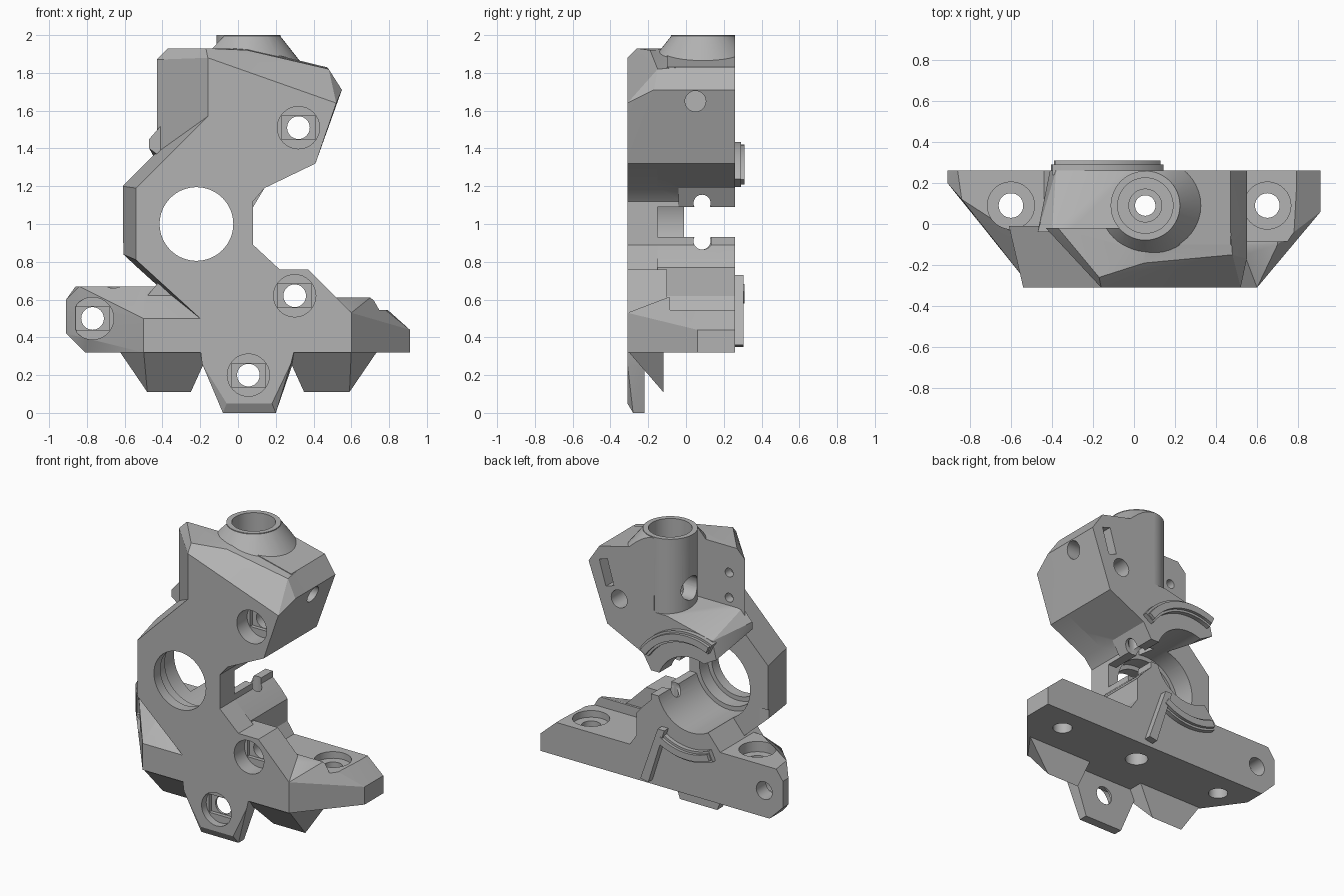
import bpy, bmesh, math
from mathutils import Vector, Matrix

if "Cube" in bpy.data.objects:
    bpy.data.objects.remove(bpy.data.objects["Cube"])

grey = bpy.data.materials.new("cast_grey")
grey.use_nodes = True
grey.diffuse_color = (0.45, 0.45, 0.45, 1)
grey.node_tree.nodes["Principled BSDF"].inputs["Base Color"].default_value = (0.45, 0.45, 0.45, 1)


def finish(bm, name):
    bmesh.ops.recalc_face_normals(bm, faces=bm.faces)
    mesh = bpy.data.meshes.new(name)
    bm.to_mesh(mesh)
    bm.free()
    mesh.materials.append(grey)
    ob = bpy.data.objects.new(name, mesh)
    bpy.context.collection.objects.link(ob)
    return ob


def prism(name, outline, y0, y1):
    """Front outline (x, z) extruded from y0 to y1."""
    bm = bmesh.new()
    face = bm.faces.new([bm.verts.new((x, y0, z)) for x, z in outline])
    new = bmesh.ops.extrude_face_region(bm, geom=[face])["geom"]
    bmesh.ops.translate(bm, verts=[v for v in new if isinstance(v, bmesh.types.BMVert)],
                        vec=(0, y1 - y0, 0))
    return finish(bm, name)


def hull(name, points):
    bm = bmesh.new()
    for p in points:
        bm.verts.new(p)
    bmesh.ops.convex_hull(bm, input=bm.verts)
    loose = [v for v in bm.verts if not v.link_faces]
    bmesh.ops.delete(bm, geom=loose, context="VERTS")
    return finish(bm, name)


def at(y, outline):
    return [(x, y, z) for x, z in outline]


def rod(name, start, end, r0, r1=None, sides=48):
    a, b = Vector(start), Vector(end)
    turn = (b - a).to_track_quat("Z", "Y").to_matrix().to_4x4()
    bm = bmesh.new()
    bmesh.ops.create_cone(bm, cap_ends=True, segments=sides, radius1=r0,
                          radius2=r0 if r1 is None else r1, depth=(b - a).length,
                          matrix=Matrix.Translation((a + b) / 2) @ turn)
    return finish(bm, name)


def box(name, lo, hi):
    return prism(name, [(lo[0], lo[2]), (hi[0], lo[2]), (hi[0], hi[2]), (lo[0], hi[2])], lo[1], hi[1])


def combine(target, other, operation):
    mod = target.modifiers.new("join", "BOOLEAN")
    mod.operation, mod.object, mod.solver = operation, other, "MANIFOLD"
    bpy.context.view_layer.objects.active = target
    try:
        bpy.ops.object.modifier_apply(modifier=mod.name)
    except RuntimeError:
        mod.solver = "EXACT"
        bpy.ops.object.modifier_apply(modifier=mod.name)
    bpy.data.objects.remove(other)


F, B = -0.31, 0.26          # front and back planes
BX, BZ = -0.22, 1.0         # main bore centre
CX, CY = 0.055, 0.09        # vertical cup centre

# Front plate with the narrow neck
body = prism("carrier_body", [(-.13, 1.6), (-.54, 1.19), (-.54, .81), (-.2, .5), (-.2, .36), (.6, .36),
                              (.6, .53), (.37, .76), (.22, .76), (.08, .89), (.08, 1.12),
                              (.14, 1.19), (.41, 1.32), (.3, 1.6)], F, -.15)
parts = []

# Flared rim left of the bore
parts.append(hull("rim", at(F, [(-.13, 1.6), (-.54, 1.19), (-.54, .81), (-.2, .5)])
                  + at(-.01, [(-.2, 1.5), (-.43, 1.38), (-.61, 1.2), (-.61, .84), (-.4, .65), (-.2, .5)])))

# Upper head: faceted front half, thick right half
edge = [(.06, 1.93), (.47, 1.83), (.55, 1.71), (.41, 1.32), (.14, 1.19)]
parts.append(hull("head_front", at(-.02, [(-.43, 1.38), (-.43, 1.87), (-.37, 1.93)] + edge)
                  + [(-.17, -.26, 1.93), (.05, -.19, 1.92), (.48, -.15, 1.82), (.55, -.17, 1.71)]
                  + at(F, [(-.16, 1.88), (.52, 1.64), (.41, 1.32), (.14, 1.19), (-.16, 1.4)])))
parts.append(prism("head_back", edge + [(.055, 1.3)], -.1, B))

# Cup on top and its column
parts.append(rod("cup_column", (CX, CY, 1.25), (CX, CY, 2), .169))
cone = rod("cup_cone", (CX, CY, 1.86), (CX, CY, 2), .275, .165)
combine(cone, box("trim_back", (-1, B, 1), (1, 1, 3)), "DIFFERENCE")
combine(cone, box("trim_side", (-1, -.02, 1), (CX, 1, 3)), "DIFFERENCE")
parts.append(cone)

# Upper and lower cradles around the bore
parts.append(hull("upper_cradle", at(B, [(-.41, 1.29), (-.38, 1.41), (-.04, 1.49), (.14, 1.49),
                                         (.14, 1.19), (.08, 1.09), (-.05, 1.09)])
                  + at(-.04, [(-.47, 1.4), (-.47, 1.45), (-.4, 1.53), (.14, 1.53),
                              (.14, 1.19), (.08, 1.09), (-.05, 1.09)])))
parts.append(prism("cradle_web", [(-.1, 1.09), (.08, 1.09), (.08, 1.12), (.14, 1.19), (.14, 1.35),
                                  (-.1, 1.35)], -.16, .0))
parts.append(prism("lower_cradle", [(-.48, .4), (-.48, .62), (-.34, .79), (-.2, .93), (.08, .93),
                                    (.08, .89), (.14, .83), (.19, .77), (.19, .62), (.25, .53),
                                    (.25, .4)], -.16, B))
parts.append(prism("lower_plate", [(-.1, .4), (.59, .4), (.59, .54), (.37, .76), (-.1, .76)], F, -.1))

# Left and right arms of the base
parts.append(hull("left_arm", at(B, [(.1, .32), (-.81, .32), (-.91, .42), (-.91, .6), (-.86, .67), (.1, .67)])
                  + at(.2, [(-.91, .42), (-.91, .6)]) + at(.12, [(-.84, .67), (-.81, .32)])
                  + at(-.1, [(-.5, .67), (.1, .67)])
                  + at(F, [(-.5, .5), (-.5, .32), (.1, .32), (.1, .5)])))
right_arm = hull("right_arm", at(B, [(.05, .32), (.91, .32), (.91, .44), (.72, .61), (.05, .61)])
                 + at(.06, [(.91, .32), (.91, .44)]) + at(-.1, [(.05, .61), (.7, .61)])
                 + at(F, [(.05, .53), (.6, .53), (.6, .32), (.05, .32)]))
combine(right_arm, box("shelf_cut", (.12, -.085, .545), (1, 1, 1)), "DIFFERENCE")
parts.append(right_arm)

# Wedges below the base, and the foot between them
for name, xs in (("left_wedge", (-.5, -.15, -.63, -.48, -.25)),
                 ("right_wedge", (.6, .25, .74, .59, .35))):
    front, inner, outer, tip, tip_in = xs
    parts.append(hull(name, at(F, [(front, .33), (inner, .33)]) + at(-.12, [
        (outer, .33), (inner, .33), (tip, .11), (tip_in, .11)])))
parts.append(hull("foot", at(F, [(-.2, .34), (-.19, .26), (-.06, .05), (.18, .05), (.28, .26), (.3, .34)])
                  + at(-.28, [(-.08, 0), (.2, 0)])
                  + at(-.22, [(-.2, .34), (-.19, .26), (-.08, 0), (.2, 0), (.29, .26), (.3, .34)])))

for part in parts:
    combine(body, part, "UNION")

# Main bore, wider behind the front lip
cuts = [rod("bore", (BX, -1, BZ), (BX, 1, BZ), .195, sides=64),
        rod("bore_step", (BX, -.24, BZ), (BX, 1, BZ), .225, sides=64),
        rod("bore_back", (BX, -.15, BZ), (BX, 1, BZ), .255, sides=64)]

# Front screw holes with counterbores and slotted seats
for x, z, seat in ((.32, 1.51, -.2), (.3, .62, -.2), (.055, .2, -.26), (-.77, .5, .13)):
    cuts.append(rod("screw", (x, -1, z), (x, 1, z), .06, sides=32))
    cuts.append(rod("screw_seat", (x, -1, z), (x, seat, z), .112, sides=32))
    cuts.append(box("seat_slot", (x - .09, seat - .01, z - .062), (x + .09, seat + .025, z + .062)))

# Vertical holes: stepped cup and base bolts
for r, z in ((.135, 1.72), (.08, 1.55), (.05, -1)):
    cuts.append(rod("cup_bore", (CX, CY, z), (CX, CY, 3), r))
cuts.append(rod("base_drill", (CX, CY, 0), (CX, CY, .45), .07))
for x, seat in ((-.6, .6), (.65, .5)):
    cuts.append(rod("bolt", (x, CY, 0), (x, CY, 1), .06, sides=32))
    cuts.append(rod("bolt_seat", (x, CY, seat), (x, CY, .9), .115, sides=32))

# Side holes, cross pin grooves, column window and back pocket
cuts.append(rod("side_hole", (.3, .05, 1.65), (1, .05, 1.65), .055, sides=32))
for z in (1.11, .91):
    cuts.append(rod("pin_groove", (-.1, .085, z), (.3, .085, z), .045, sides=32))
cuts.append(rod("column_window", (-.3, .1, 1.64), (CX, .1, 1.64), .08, sides=32))
for z in (1.75, 1.58):
    cuts.append(rod("wing_hole", (-.31, -.08, z), (-.31, .1, z), .03, sides=24))
cuts.append(prism("back_pocket", [(.36, 1.59), (.42, 1.57), (.47, 1.74), (.41, 1.76)], .18, .4))

for cut in cuts:
    combine(body, cut, "DIFFERENCE")


def arc_band(name, r0, r1, start, end, y1):
    angles = [math.radians(start + (end - start) * i / 24) for i in range(25)]
    ring = [(BX + r1 * math.cos(a), BZ + r1 * math.sin(a)) for a in angles]
    ring += [(BX + r0 * math.cos(a), BZ + r0 * math.sin(a)) for a in reversed(angles)]
    return prism(name, ring, B - .02, y1)


# Raised sealing ridges on the back
objects = [body]
for side, start, end in (("upper", 33, 114), ("lower", 245, 303)):
    objects.append(arc_band(side + "_ridge", .36, .435, start, end, .29))
    objects.append(arc_band(side + "_ridge_lip", .375, .42, start + 1, end - 1, .31))
objects.append(prism("lower_rib", [(-.05, .73), (.0, .73), (.13, .36), (.07, .35)], B - .02, .305))

for ob in objects:
    bpy.ops.object.select_all(action="DESELECT")
    ob.select_set(True)
    bpy.context.view_layer.objects.active = ob
    bpy.ops.object.shade_smooth_by_angle(angle=math.radians(25))
